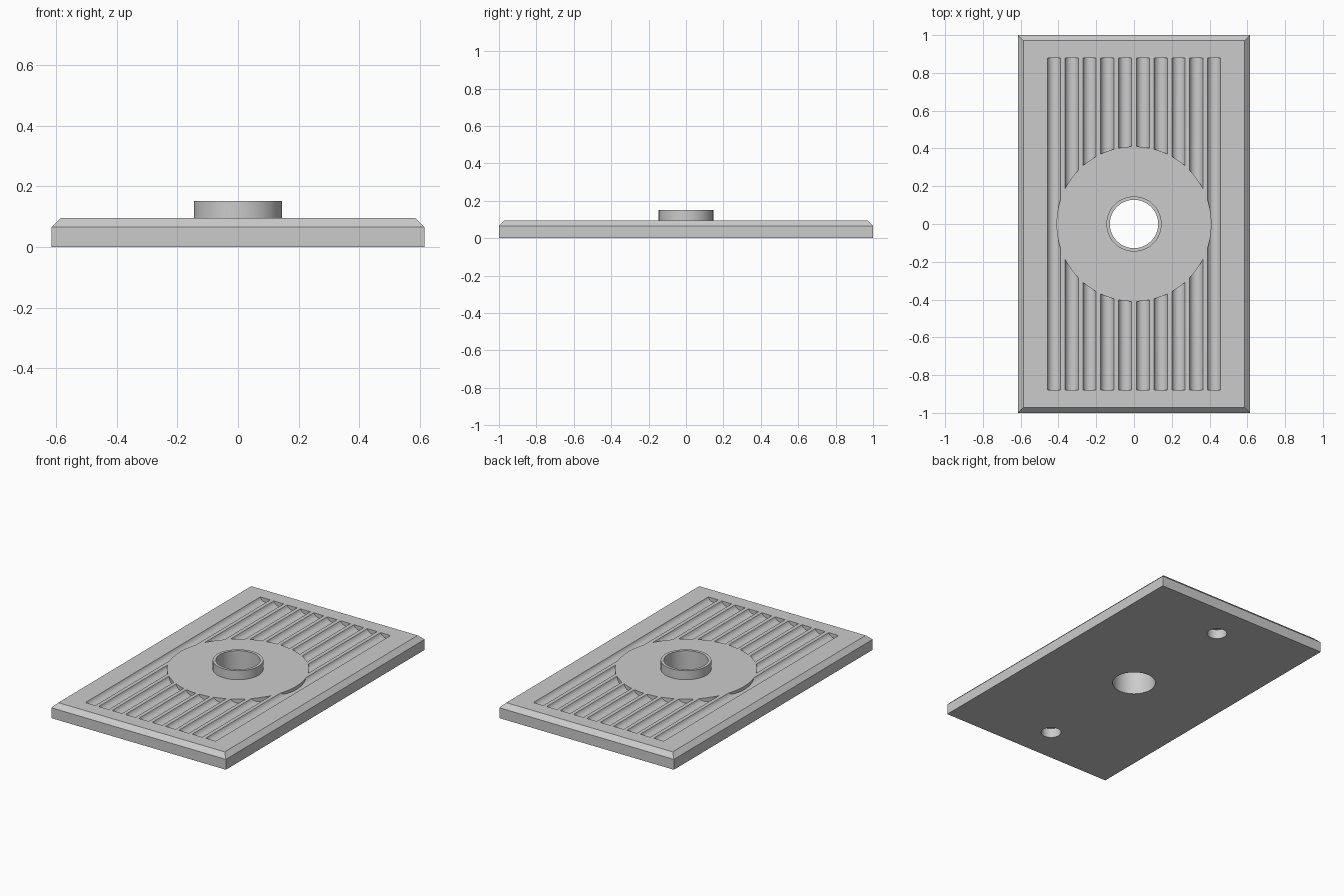
import bpy, bmesh, math

if "Cube" in bpy.data.objects:
    bpy.data.objects.remove(bpy.data.objects["Cube"])

TOP = 0.095


def mesh_object(name, bm):
    bmesh.ops.recalc_face_normals(bm, faces=bm.faces[:])
    me = bpy.data.meshes.new(name)
    bm.to_mesh(me)
    bm.free()
    ob = bpy.data.objects.new(name, me)
    bpy.context.collection.objects.link(ob)
    return ob


def extrude(name, pts, vec):
    bm = bmesh.new()
    f = bm.faces.new([bm.verts.new(p) for p in pts])
    r = bmesh.ops.extrude_face_region(bm, geom=[f])
    verts = [v for v in r["geom"] if isinstance(v, bmesh.types.BMVert)]
    bmesh.ops.translate(bm, verts=verts, vec=vec)
    return mesh_object(name, bm)


def cylinder(name, r, z0, z1, x=0, y=0, n=96):
    pts = [(x + r * math.cos(2 * math.pi * i / n), y + r * math.sin(2 * math.pi * i / n), z0)
           for i in range(n)]
    return extrude(name, pts, (0, 0, z1 - z0))


def boolean(ob, tool, op):
    m = ob.modifiers.new(op, "BOOLEAN")
    m.operation, m.solver, m.object = op, "EXACT", tool
    bpy.context.view_layer.objects.active = ob
    bpy.ops.object.modifier_apply(modifier=m.name)
    bpy.data.objects.remove(tool)


# base plate with chamfered top edge
bm = bmesh.new()
rings = [[bm.verts.new((sx * (0.615 - i), sy * (1 - i), z))
          for sx, sy in ((-1, -1), (1, -1), (1, 1), (-1, 1))]
         for i, z in ((0, 0), (0, 0.066), (0.029, TOP))]
bm.faces.new(rings[0])
bm.faces.new(rings[2])
for a, b in zip(rings, rings[1:]):
    for k in range(4):
        bm.faces.new((a[k], a[(k + 1) % 4], b[(k + 1) % 4], b[k]))
plate = mesh_object("base_plate", bm)

# ten scooped grooves that stop at the flat central disc
W, D = 0.035, 0.025
R = (W * W + D * D) / (2 * D)
half = math.asin(W / R)
for i in range(10):
    cx = (i - 4.5) * 0.0942
    pts = [(cx - W, -0.88, TOP + 0.02)]
    for k in range(17):
        t = -half + 2 * half * k / 16
        pts.append((cx + R * math.sin(t), -0.88, TOP - D + R - R * math.cos(t)))
    pts.append((cx + W, -0.88, TOP + 0.02))
    groove = extrude("groove_cutter", pts, (0, 1.76, 0))
    boolean(groove, cylinder("disc_cutter", 0.41, -0.1, 0.3), "DIFFERENCE")
    boolean(plate, groove, "DIFFERENCE")

# raised collar, through bore and two blind screw holes underneath
boolean(plate, cylinder("collar", 0.146, 0.05, 0.152), "UNION")
boolean(plate, cylinder("bore_cutter", 0.128, -0.1, 0.3), "DIFFERENCE")
for y in (-0.77, 0.77):
    boolean(plate, cylinder("screw_cutter", 0.059, -0.1, 0.06, y=y, n=48), "DIFFERENCE")

bpy.ops.object.select_all(action="DESELECT")
plate.select_set(True)
bpy.context.view_layer.objects.active = plate
bpy.ops.object.shade_smooth_by_angle(angle=math.radians(25))
